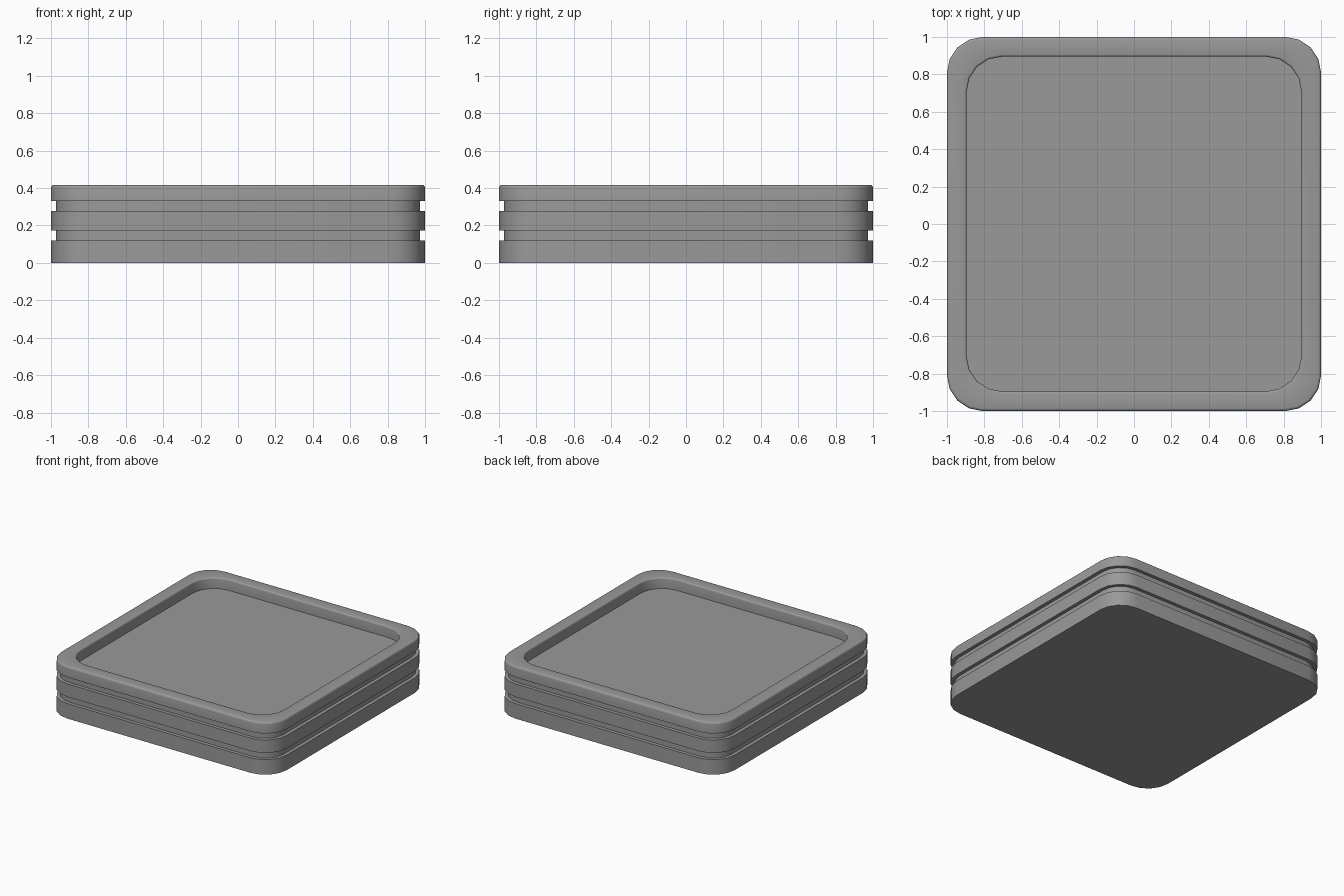
import bpy, bmesh
from math import sin, cos, pi

if "Cube" in bpy.data.objects:
    bpy.data.objects.remove(bpy.data.objects["Cube"])

SEG = 4  # segments per rounded corner


def ring(bm, half, radius, z):
    """One rounded-square loop of vertices."""
    verts = []
    c = half - radius
    for q, (sx, sy) in enumerate([(1, 1), (-1, 1), (-1, -1), (1, -1)]):
        for i in range(SEG + 1):
            a = q * pi / 2 + i / SEG * pi / 2
            verts.append(bm.verts.new((sx * c + radius * cos(a), sy * c + radius * sin(a), z)))
    return verts


def loft(name, profile, material):
    """Skin rounded-square loops (half size, corner radius, z) and cap both ends."""
    bm = bmesh.new()
    rings = [ring(bm, *p) for p in profile]
    n = len(rings[0])
    for a, b in zip(rings, rings[1:]):
        for i in range(n):
            j = (i + 1) % n
            bm.faces.new((a[i], a[j], b[j], b[i]))
    bm.faces.new(rings[0][::-1])
    bm.faces.new(rings[-1])
    bmesh.ops.recalc_face_normals(bm, faces=bm.faces[:])
    mesh = bpy.data.meshes.new(name)
    bm.to_mesh(mesh)
    bm.free()
    mesh.materials.append(material)
    obj = bpy.data.objects.new(name, mesh)
    bpy.context.collection.objects.link(obj)
    bpy.context.view_layer.objects.active = obj
    obj.select_set(True)
    bpy.ops.object.shade_smooth_by_angle(angle=pi / 5)
    obj.select_set(False)
    return obj


dark_grey = bpy.data.materials.new("dark_grey")
dark_grey.diffuse_color = (0.32, 0.32, 0.32, 1)
dark_grey.use_nodes = True
dark_grey.node_tree.nodes["Principled BSDF"].inputs["Base Color"].default_value = dark_grey.diffuse_color

R, G, GR = 0.19, 0.972, 0.162  # outer radius, groove half size and radius

# Stepped side wall with two grooves, softened rim and recessed top
profile = [
    (1, R, 0), (1, R, 0.12),
    (G, GR, 0.12), (G, GR, 0.174),
    (1, R, 0.174), (1, R, 0.278),
    (G, GR, 0.278), (G, GR, 0.33),
    (1, R, 0.33), (1, R, 0.402),
]
# rounded outer rim edge
profile += [(0.985 + 0.015 * cos(a), R - 0.015 + 0.015 * cos(a), 0.402 + 0.015 * sin(a))
            for a in (pi / 6, pi / 3, pi / 2)]
# rounded inner rim edge down to the tray floor
profile += [(0.907 - 0.012 * sin(a), 0.2 - 0.012 * sin(a), 0.405 + 0.012 * cos(a))
            for a in (0, pi / 6, pi / 3, pi / 2)]
profile += [(0.895, 0.188, 0.33)]

loft("grooved_tray_base", profile, dark_grey)
